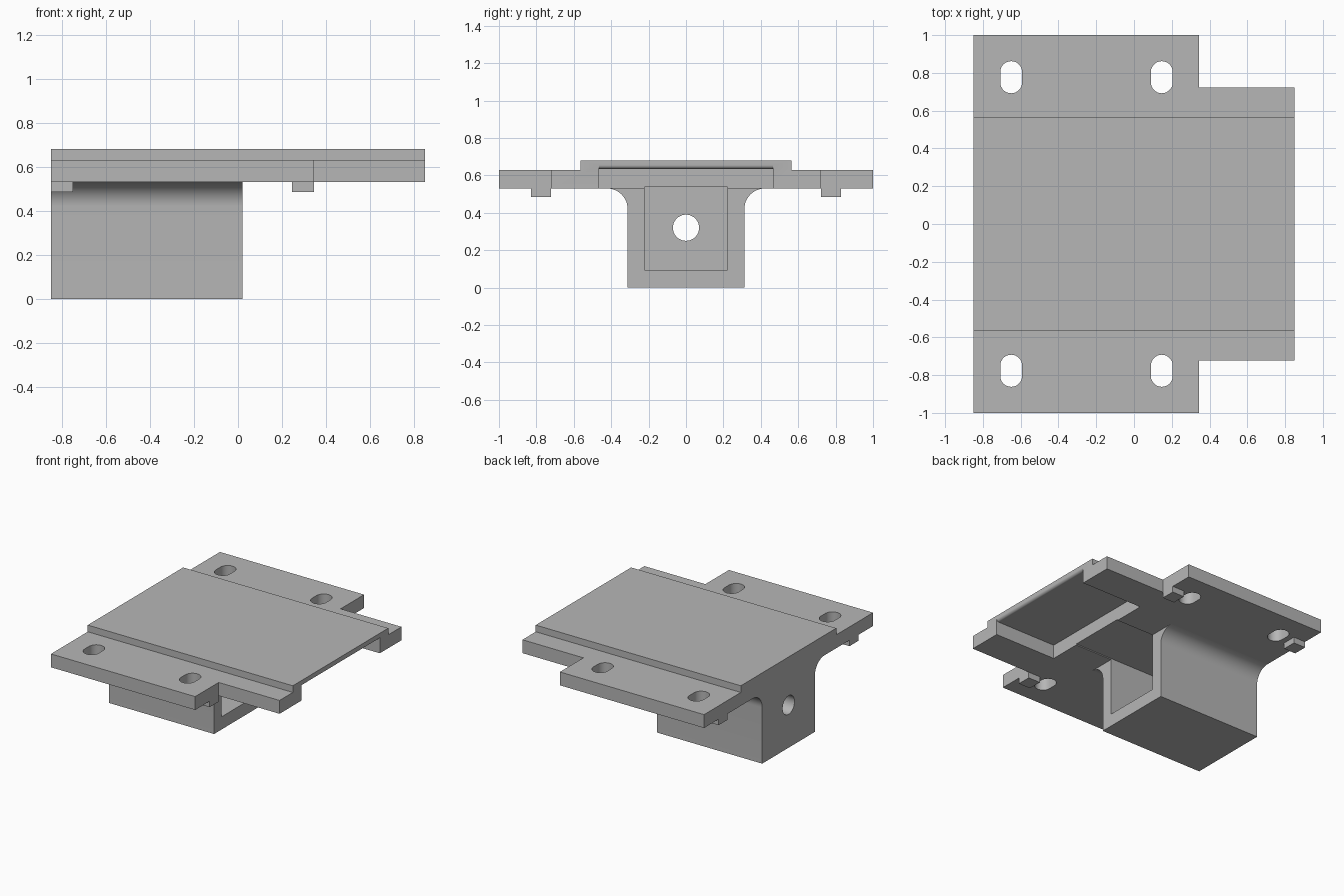
import bpy, bmesh
from math import sin, cos, pi, radians
from mathutils import Vector

if "Cube" in bpy.data.objects:
    bpy.data.objects.remove(bpy.data.objects["Cube"], do_unlink=True)

grey = bpy.data.materials.new("plain_grey")
grey.use_nodes = True
colour = (0.47, 0.47, 0.47, 1)
grey.diffuse_color = colour
grey.node_tree.nodes["Principled BSDF"].inputs["Base Color"].default_value = colour

X0, X1 = -0.85, 0.85      # deck ends
STEP = 0.345              # where the deck narrows
UNDER, TOP = 0.53, 0.68   # deck underside and raised top


def prism(name, points, axis, start, end):
    """Extrude a 2D profile along an axis."""
    place = {"x": lambda a, b: (start, a, b),
             "y": lambda a, b: (a, start, b),
             "z": lambda a, b: (a, b, start)}[axis]
    move = Vector([(end - start) * (axis == k) for k in "xyz"])
    bm = bmesh.new()
    face = bm.faces.new([bm.verts.new(place(a, b)) for a, b in points])
    ext = bmesh.ops.extrude_face_region(bm, geom=[face])["geom"]
    bmesh.ops.translate(bm, vec=move, verts=[v for v in ext if isinstance(v, bmesh.types.BMVert)])
    bmesh.ops.recalc_face_normals(bm, faces=bm.faces)
    mesh = bpy.data.meshes.new(name)
    bm.to_mesh(mesh)
    bm.free()
    mesh.materials.append(grey)
    ob = bpy.data.objects.new(name, mesh)
    bpy.context.collection.objects.link(ob)
    return ob


def box(name, x, y, z):
    return prism(name, [(x[0], y[0]), (x[1], y[0]), (x[1], y[1]), (x[0], y[1])], "z", *z)


def arc(cx, cy, r, a0, a1, n):
    return [(cx + r * cos(a0 + (a1 - a0) * i / n), cy + r * sin(a0 + (a1 - a0) * i / n))
            for i in range(n + 1)]


def cut(ob, cutters):
    for c in cutters:
        c.hide_render = True
        mod = ob.modifiers.new("cut", "BOOLEAN")
        mod.operation, mod.solver, mod.object = "DIFFERENCE", "EXACT", c
    bpy.context.view_layer.update()
    deps = bpy.context.evaluated_depsgraph_get()
    mesh = bpy.data.meshes.new_from_object(ob.evaluated_get(deps))
    ob.modifiers.clear()
    ob.data = mesh


# Deck with its raised centre strip
half = [(1, UNDER), (1, 0.63), (0.565, 0.63), (0.565, TOP)]
deck = prism("deck", half + [(-y, z) for y, z in reversed(half)], "x", X0, X1)

# Housing below the deck, flared into it by fillets
r = 0.11
side = [(0.312, 0)] + arc(0.312 + r, UNDER - r, r, pi, pi / 2, 12)
housing = prism("housing", side + [(-y, z) for y, z in reversed(side)], "x", X0, 0.02)

# Cutters: cavity, bore, and end pocket with a rounded lip
cavity = box("cavity_cutter", (-0.75, STEP), (-0.222, 0.222), (0.095, 0.538))
bore = prism("bore_cutter", arc(0, 0.32, 0.07, 0, 2 * pi, 40)[:-1], "x", -0.95, -0.6)
lip = arc(X1 - 0.02, 0.655, 0.02, 0, -pi / 2, 6)
pocket = prism("pocket_cutter",
               [(0.335, 0.4), (0.95, 0.4), (0.95, 0.655)] + lip + [(0.335, 0.635)],
               "y", -0.465, 0.465)
deck_cutters = [cavity, pocket]

# Corner notches, slotted holes and locating tabs on both sides
for s, label in ((1, "back"), (-1, "front")):
    deck_cutters.append(box("notch_cutter", (STEP, 1.2), sorted((s * 0.722, s * 1.2)), (0.4, 0.8)))
    for x, tab_x, end in ((-0.65, X0, "right"), (0.147, 0.245, "left")):
        w, y = 0.058, s * 0.777
        outline = arc(x, y + 0.027, w, 0, pi, 14) + arc(x, y - 0.027, w, pi, 2 * pi, 14)
        deck_cutters.append(prism("slot_cutter", outline, "z", 0.4, 0.8))
        box(f"{label}_{end}_tab", (tab_x, tab_x + 0.1), sorted((s * 0.722, s * 0.828)), (0.485, UNDER))

cut(deck, deck_cutters)
cut(housing, [cavity, bore])
for c in deck_cutters + [bore]:
    bpy.data.objects.remove(c, do_unlink=True)

# Smooth the curved walls, keep the edges sharp
bpy.ops.object.select_all(action="DESELECT")
for ob in (deck, housing):
    ob.select_set(True)
    bpy.context.view_layer.objects.active = ob
bpy.ops.object.shade_smooth_by_angle(angle=radians(30))
